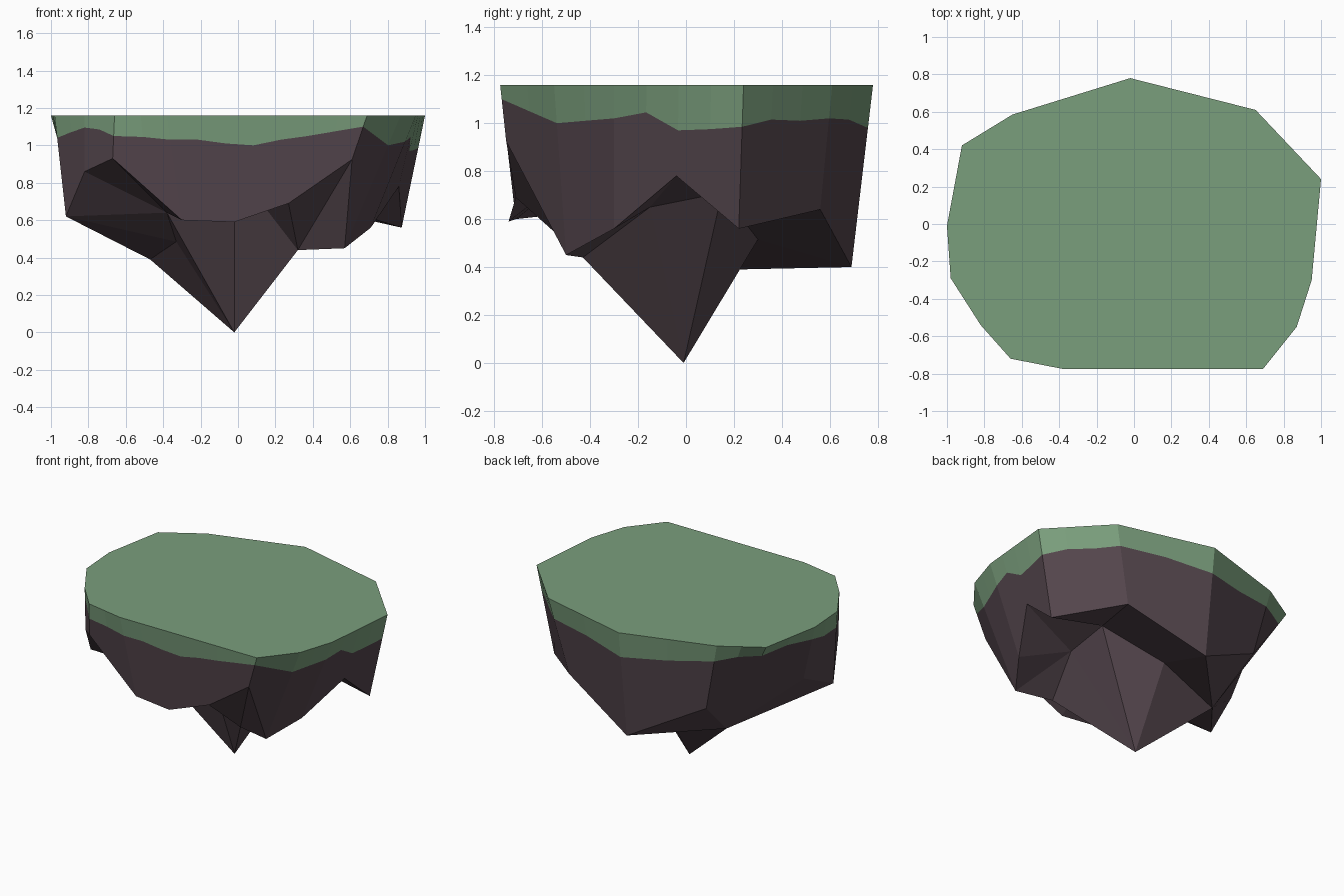
import bpy, bmesh
from mathutils import Vector

if "Cube" in bpy.data.objects:
    bpy.data.objects.remove(bpy.data.objects["Cube"])

TOP = 1.16

def material(name, rgb):
    m = bpy.data.materials.new(name)
    m.diffuse_color = (*rgb, 1)
    m.use_nodes = True
    m.node_tree.nodes["Principled BSDF"].inputs["Base Color"].default_value = m.diffuse_color
    return m

# Top outline, counter-clockwise from the right corner
RIM = [(1, .24), (.65, .61), (-.02, .78), (-.65, .585), (-.92, .42), (-1, -.01),
       (-.98, -.29), (-.82, -.54), (-.66, -.72), (-.38, -.775), (.69, -.775),
       (.87, -.55), (.95, -.30)]

# Named rock corners: wall feet first, then underside and tip
P = dict(
    C=(.875, .22, .56), N=(.52, .56, .64), O=(-.02, .69, .40), Q=(-.54, .545, .675),
    P=(-.47, .22, .39), S=(-.87, -.07, .74), L=(-.92, -.33, .62), T=(-.82, -.53, .86),
    U=(-.67, -.70, .93), K=(-.30, -.71, .60), J=(-.02, -.74, .59), I=(.27, -.71, .69),
    H=(.61, -.75, .925), F=(.57, -.50, .45), E=(.71, -.30, .56), D=(.86, -.04, .78),
    A=(-.02, -.01, 0), M=(.40, -.15, .65), W=(.39, .15, .71), R=(0, .30, .515),
    V=(-.33, -.12, .485), Y=(-.38, -.35, .64), X=(-.02, -.36, .88), G=(.32, -.43, .44))

# Wall feet below each rim edge
WALLS = "CN NO OQ QP PS SL LT TU UK KJIH HF FE EDC".split()

# Underside and hanging tip
UNDER = ("ARW AWM AGM ARP APV AVY AYX AXG GFH GHI GIX IJX XJK XKY YKU YUT YTL YLV "
         "VLP LSP PQO POR ONR NWR NCW CDW DMW DEM EFM FGM").split()

# Height of the ragged grass edge along each rim edge (start, ..., end)
GRASS = [(.985, 1.015, 1.01, 1.02), (1.02, 1.015, .98), (.98, 1.0, 1.04), (1.04, 1.07, 1.08),
         (1.08, 1.09, 1.06), (1.06, 1.03, 1.04), (1.04, 1.07, 1.095), (1.095, 1.085, 1.05),
         (1.05, 1.045, 1.03), (1.03, 1.03, 1.01, 1.0, 1.03, 1.05, 1.075, 1.10),
         (1.10, 1.05, 1.0), (1.0, 1.01, 1.02), (1.02, 1.045, .97, .975, .985)]

bm = bmesh.new()
cache = {}

def vert(co):
    key = tuple(round(c, 4) for c in co)
    if key not in cache:
        cache[key] = bm.verts.new(key)
    return cache[key]

def face(points, mat):
    f = bm.faces.new([vert(p) for p in points])
    f.material_index = mat
    return f

# Walls: green strip above the grass edge, rock below it
top_loop = []
for i, feet in enumerate(WALLS):
    r0 = Vector((*RIM[i], TOP))
    r1 = Vector((*RIM[(i + 1) % len(RIM)], TOP))
    f0, f1 = Vector(P[feet[0]]), Vector(P[feet[-1]])
    heights = GRASS[i]
    n = len(heights) - 1
    upper, edge = [], []
    for k, h in enumerate(heights):
        a, b = r0.lerp(r1, k / n), f0.lerp(f1, k / n)
        upper.append(a)
        edge.append(a.lerp(b, (TOP - h) / (TOP - b.z)))
    for k in range(n):
        face([upper[k], upper[k + 1], edge[k + 1], edge[k]], 0)
    face(edge + [P[c] for c in reversed(feet)], 1)
    top_loop += upper[:-1]

# Flat grass top
face(top_loop, 0)

for tri in UNDER:
    face([P[c] for c in tri], 1)

bmesh.ops.recalc_face_normals(bm, faces=bm.faces[:])
mesh = bpy.data.meshes.new("floating_island")
bm.to_mesh(mesh)
bm.free()
mesh.materials.append(material("grass green", (.195, .342, .202)))
mesh.materials.append(material("dark rock", (.089, .061, .074)))
bpy.context.collection.objects.link(bpy.data.objects.new("floating_island", mesh))
